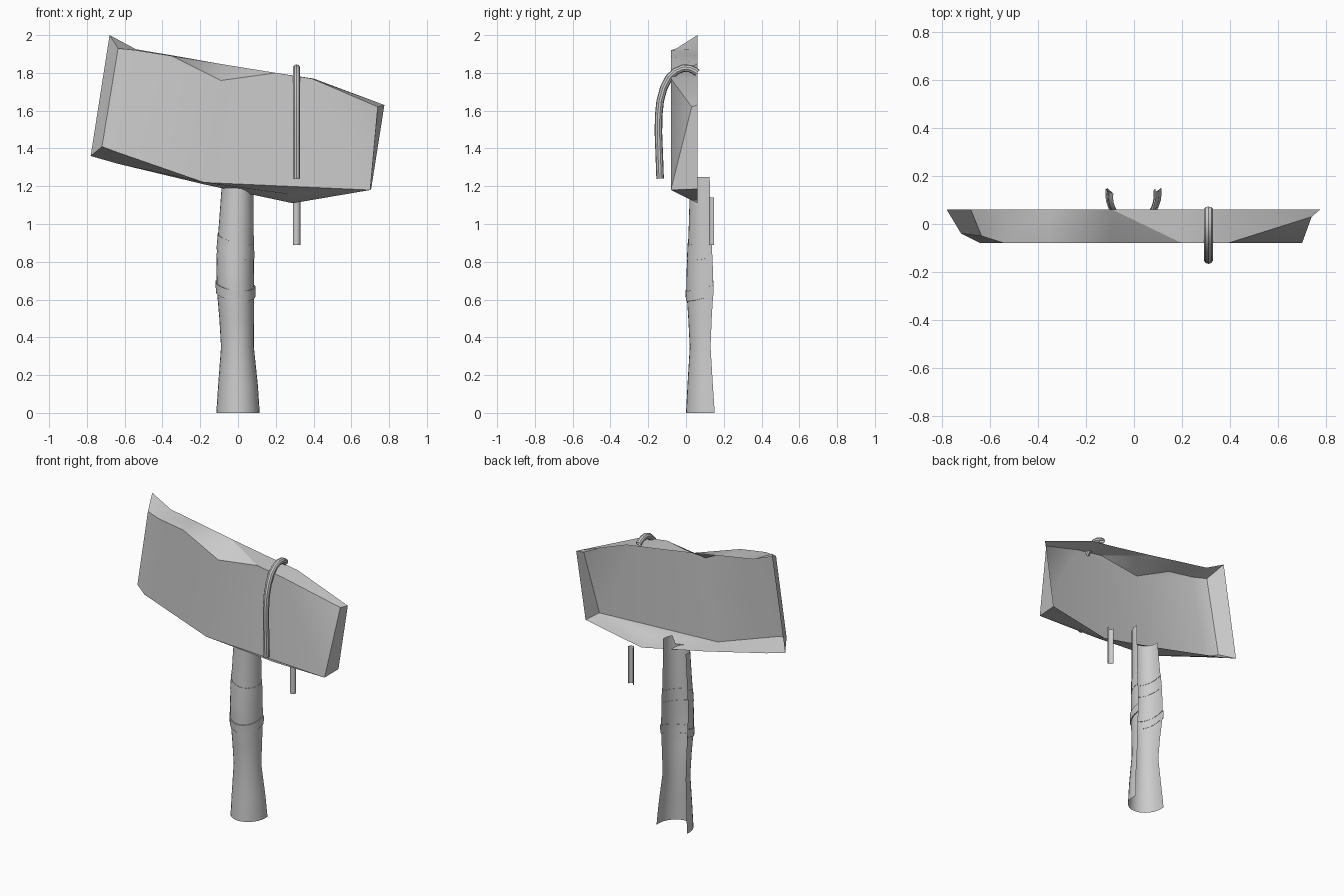
import bpy, bmesh
from math import sin, cos, radians, pi

if "Cube" in bpy.data.objects:
    bpy.data.objects.remove(bpy.data.objects["Cube"])


def make_object(name, verts, faces, angle=35):
    me = bpy.data.meshes.new(name)
    me.from_pydata(verts, [], faces)
    me.update()
    ob = bpy.data.objects.new(name, me)
    bpy.context.collection.objects.link(ob)
    bpy.ops.object.select_all(action='DESELECT')
    ob.select_set(True)
    bpy.context.view_layer.objects.active = ob
    bpy.ops.object.shade_smooth_by_angle(angle=radians(angle))
    return ob


def grid_faces(rows, cols, wrap=False):
    n = cols if wrap else cols - 1
    return [(r * cols + c, r * cols + (c + 1) % cols,
             (r + 1) * cols + (c + 1) % cols, (r + 1) * cols + c)
            for r in range(rows - 1) for c in range(n)]


# Sign board: chipped front outline and wider rear rim, open at the back
front = [(-.635, -.05, 1.93), (-.54, -.08, 1.92), (-.35, -.08, 1.89),
         (-.09, -.08, 1.76), (.20, -.08, 1.80), (.39, -.08, 1.77),
         (.74, .03, 1.62), (.70, -.08, 1.18), (.29, -.03, 1.155),
         (-.18, -.08, 1.22), (-.64, -.08, 1.38), (-.72, -.04, 1.41)]
rim = [(-.68, 2.0), (-.54, 1.925), (-.35, 1.893), (-.09, 1.847),
       (.20, 1.80), (.40, 1.77), (.775, 1.63), (.705, 1.185),
       (.29, 1.11), (-.18, 1.21), (-.64, 1.32), (-.78, 1.36)]
n = len(front)
board_faces = [(10, 9, 7, 5, 4, 3, 2, 1), (7, 6, 5), (9, 8, 7), (11, 10, 1, 0)]
for i in range(n):
    j = (i + 1) % n
    if i in (2, 3):  # notch facets are triangles
        board_faces += [(i, j, n + j), (i, n + j, n + i)] if i == 2 else \
                       [(i, j, n + i), (j, n + j, n + i)]
    else:
        board_faces.append((i, j, n + j, n + i))
make_object("sign_board", front + [(x, .06, z) for x, z in rim], board_faces)

# Post profile: height, centre x, half width, front y, rear edge y
PROFILE = [(0, 0, .115, 0, .152), (.15, 0, .105, .008, .142),
           (.35, -.003, .087, .02, .13), (.5, -.007, .092, .012, .136),
           (.65, -.013, .099, .002, .145), (.75, -.015, .1, .003, .143),
           (.87, -.014, .098, .01, .137), (1.0, -.009, .092, .015, .132),
           (1.25, 0, .083, .022, .125)]
SPAN, SEG = 100, 16


def post_point(z, t, offset=0):
    for a, b in zip(PROFILE, PROFILE[1:]):
        if z <= b[0]:
            break
    f = (z - a[0]) / (b[0] - a[0])
    cx, rx, yf, yb = [p + (q - p) * f for p, q in zip(a[1:], b[1:])]
    ry = (yb - yf) / (1 - cos(radians(SPAN)))
    return (cx + (rx + offset) * sin(t), yf + ry - (ry + offset) * cos(t), z)


angles = [radians(-SPAN + 2 * SPAN * i / SEG) for i in range(SEG + 1)]

# Half-round post shell, open at the back, with a split top
verts = [post_point(p[0], t) for p in PROFILE[:-1] for t in angles]
verts += [post_point(1.25 if t > radians(45) else 1.19, t) for t in angles]
make_object("post", verts, grid_faces(len(PROFILE), SEG + 1))


# Wrapped bands hugging the post
def band(name, z_mid, height, slant, sag, offset):
    vs = []
    for dz, off in ((-.5, -.002), (-.5, offset), (.5, offset), (.5, -.002)):
        for t in angles:
            z = z_mid + slant * sin(t) - sag * cos(t) + dz * height
            vs.append(post_point(z, t, off))
    make_object(name, vs, grid_faces(4, SEG + 1))


band("lower_band", .655, .055, -.012, .035, .006)
band("upper_band", .885, .08, -.025, .025, .002)

# Rope: tube hung over the top of the board
path = [(-.137, 1.24), (-.141, 1.35), (-.146, 1.48), (-.145, 1.57),
        (-.137, 1.65), (-.118, 1.72), (-.09, 1.775), (-.055, 1.808),
        (-.015, 1.825), (.02, 1.823), (.045, 1.812), (.06, 1.80)]
R, SIDES, RX = .02, 10, .31
verts = []
for i, (y, z) in enumerate(path):
    a, b = path[max(i - 1, 0)], path[min(i + 1, len(path) - 1)]
    dy, dz = b[0] - a[0], b[1] - a[1]
    length = (dy * dy + dz * dz) ** .5
    ny, nz = -dz / length, dy / length
    for k in range(SIDES):
        t = 2 * pi * k / SIDES
        verts.append((RX + R * sin(t), y + ny * R * cos(t), z + nz * R * cos(t)))
faces = grid_faces(len(path), SIDES, True) + [tuple(reversed(range(SIDES)))]
make_object("rope", verts, faces)

# Rope tail behind the board: open half tube
arc = [radians(-110 + 220 * i / 8) for i in range(9)]
verts = [(RX + R * sin(t), .142 - R * cos(t), z) for z in (.89, 1.14) for t in arc]
make_object("rope_tail", verts, grid_faces(2, 9))

# Consistent outward normals on the board and rope
for name in ("sign_board", "rope"):
    me = bpy.data.objects[name].data
    bm = bmesh.new()
    bm.from_mesh(me)
    bmesh.ops.recalc_face_normals(bm, faces=bm.faces)
    bm.to_mesh(me)
    bm.free()
